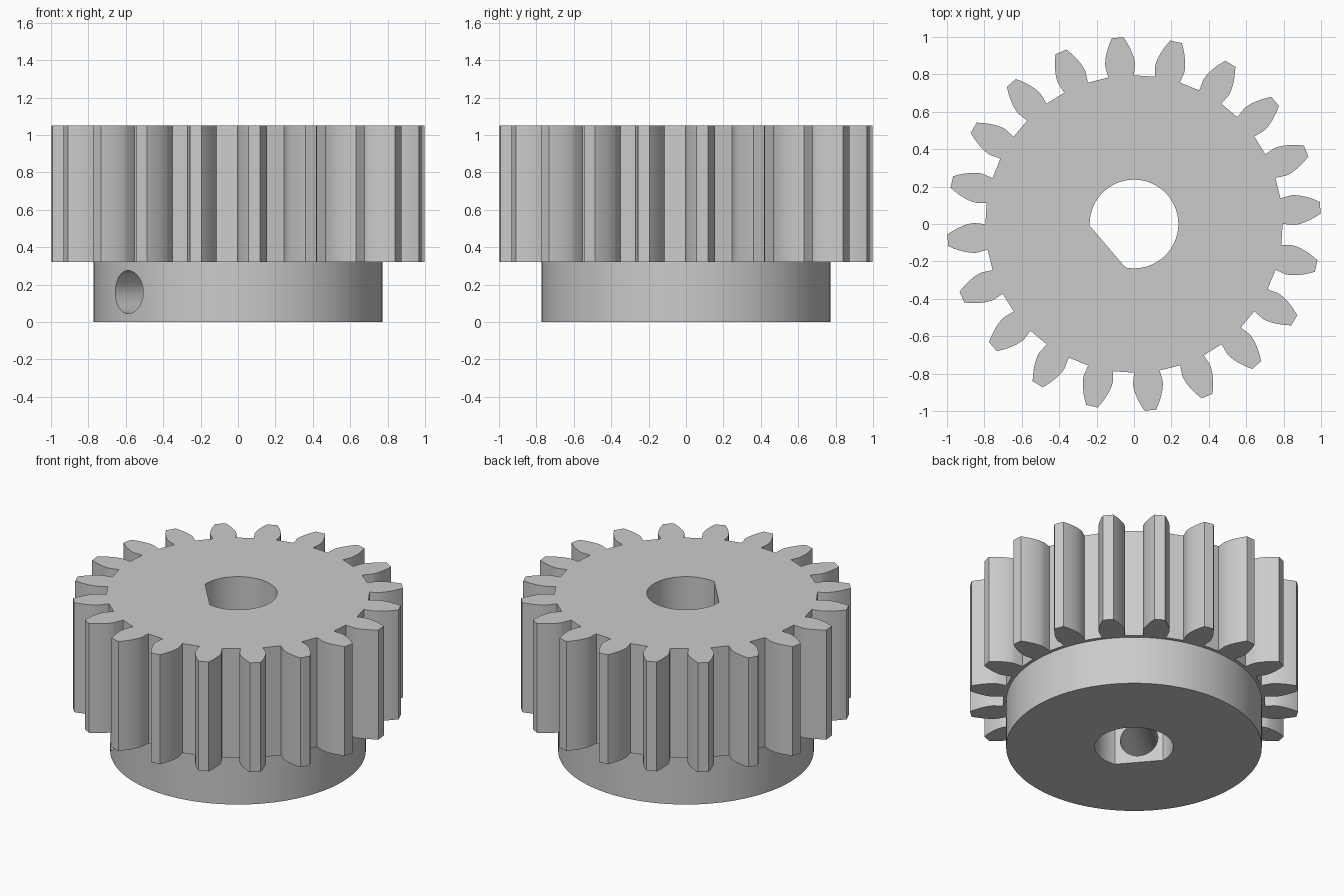
import bpy, bmesh, math
from mathutils import Matrix

if "Cube" in bpy.data.objects:
    bpy.data.objects.remove(bpy.data.objects["Cube"], do_unlink=True)

# Overall sizes
TEETH = 20
TIP_R, ROOT_R, HUB_R, BORE_R = 1.0, 0.795, 0.773, 0.237
FLAT_DIST, FLAT_ANGLE = 0.186, math.radians(220.5)
HUB_TOP, GEAR_TOP = 0.32, 1.05
SCREW_R = 0.115
PITCH_R = TIP_R * TEETH / (TEETH + 2)
PRESSURE = math.radians(20)

steel = bpy.data.materials.new("steel grey")
steel.use_nodes = True
GREY = (0.6, 0.6, 0.6, 1)
steel.diffuse_color = GREY
steel.node_tree.nodes["Principled BSDF"].inputs["Base Color"].default_value = GREY


def polar(r, a):
    return (r * math.cos(a), r * math.sin(a))


def circle(r, n=96):
    return [polar(r, math.tau * i / n) for i in range(n)]


def prism(name, outline, z0, z1, matrix=Matrix()):
    """Extrude a closed outline along z."""
    bm = bmesh.new()
    base = bm.faces.new([bm.verts.new((x, y, z0)) for x, y in outline])
    grown = bmesh.ops.extrude_face_region(bm, geom=[base])["geom"]
    top = [v for v in grown if isinstance(v, bmesh.types.BMVert)]
    bmesh.ops.translate(bm, verts=top, vec=(0, 0, z1 - z0))
    bmesh.ops.recalc_face_normals(bm, faces=bm.faces)
    bm.transform(matrix)
    mesh = bpy.data.meshes.new(name)
    bm.to_mesh(mesh)
    bm.free()
    mesh.materials.append(steel)
    obj = bpy.data.objects.new(name, mesh)
    bpy.context.collection.objects.link(obj)
    return obj


def involute(a):
    return math.tan(a) - a


def tooth_half_angle(r):
    """Half the angular thickness of an involute tooth at radius r."""
    base_r = PITCH_R * math.cos(PRESSURE)
    a = math.acos(min(1, base_r / r))
    return math.pi / (2 * TEETH) + involute(PRESSURE) - involute(a)


def gear_outline(steps=8):
    base_r = PITCH_R * math.cos(PRESSURE)
    flank = [(ROOT_R, math.radians(4.95))]
    for i in range(steps + 1):
        r = base_r + (TIP_R - base_r) * i / steps
        flank.append((r, tooth_half_angle(r)))
    points = []
    for t in range(TEETH):
        mid = math.radians(5) + math.tau * t / TEETH
        points += [polar(r, mid - h) for r, h in flank]
        points += [polar(r, mid + h) for r, h in reversed(flank)]
    return points


def d_outline(n=72):
    """Round bore with one flat side."""
    half = math.acos(FLAT_DIST / BORE_R)
    span = math.tau - 2 * half
    return [polar(BORE_R, FLAT_ANGLE + half + span * i / n) for i in range(n + 1)]


def cut(obj, cutter):
    mod = obj.modifiers.new("cut", 'BOOLEAN')
    mod.operation = 'DIFFERENCE'
    mod.solver = 'EXACT'
    mod.object = cutter
    bpy.context.view_layer.objects.active = obj
    bpy.ops.object.modifier_apply(modifier=mod.name)


# Toothed wheel and hub
gear = prism("toothed_wheel", gear_outline(), HUB_TOP, GEAR_TOP)
hub = prism("hub", circle(HUB_R), 0, HUB_TOP)

# Cutters: shaft bore, and a set screw hole running out through the flat
bore = prism("bore_cutter", d_outline(), -0.1, GEAR_TOP + 0.1)
aim = (Matrix.Translation((0, 0, HUB_TOP / 2))
       @ Matrix.Rotation(FLAT_ANGLE, 4, 'Z')
       @ Matrix.Rotation(math.pi / 2, 4, 'Y'))
screw = prism("screw_hole_cutter", circle(SCREW_R, 48), 0, 1, aim)

cut(gear, bore)
cut(hub, bore)
cut(hub, screw)
for cutter in (bore, screw):
    bpy.data.objects.remove(cutter, do_unlink=True)

# Smooth curved walls, keep edges sharp
bpy.ops.object.select_all(action='DESELECT')
for obj in (gear, hub):
    obj.select_set(True)
bpy.context.view_layer.objects.active = gear
bpy.ops.object.shade_smooth_by_angle(angle=math.radians(25))
